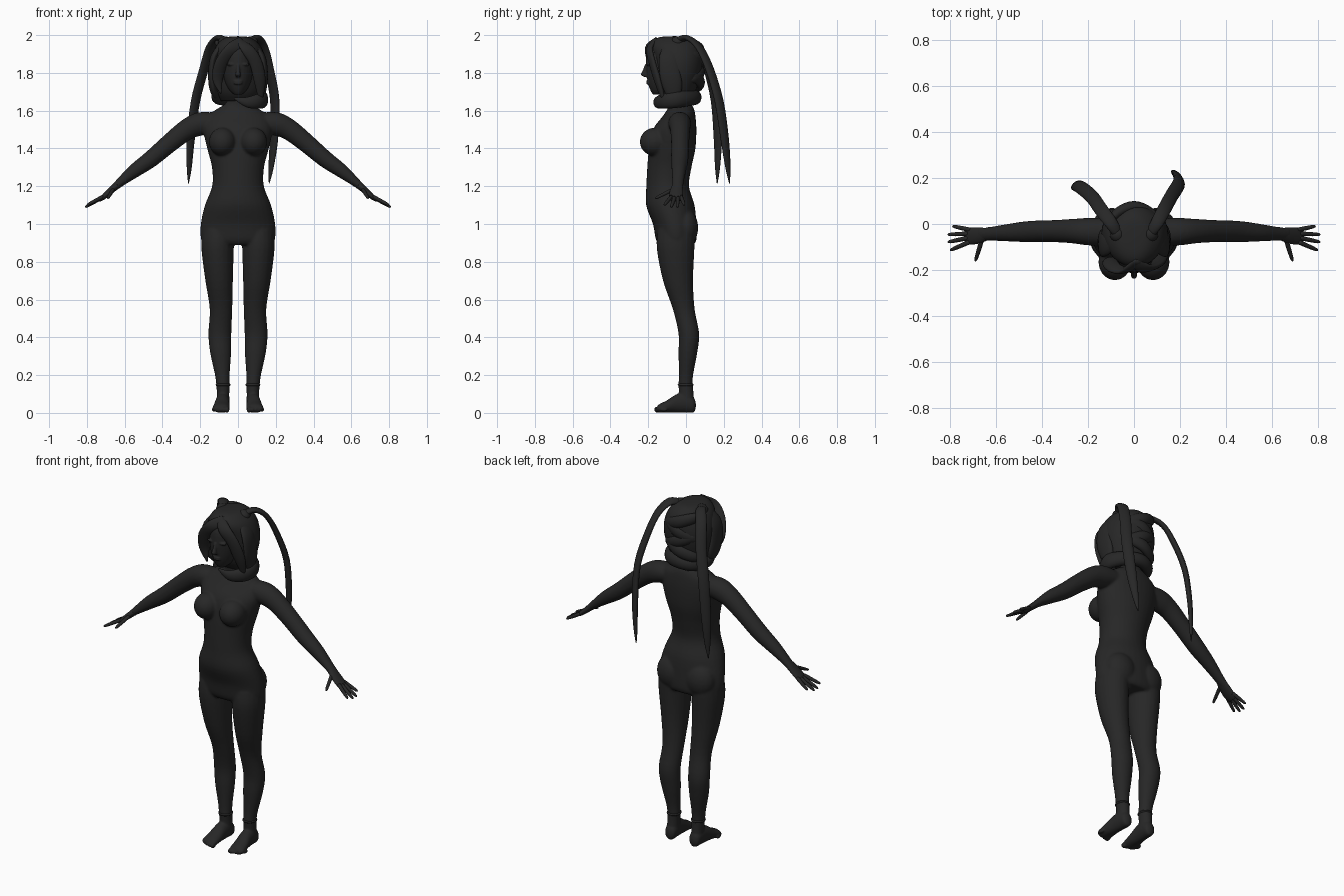
import bpy, bmesh, math
from mathutils import Vector, Matrix

dark = bpy.data.materials.new("dark")
dark.diffuse_color = (0.02, 0.02, 0.02, 1)


def smooth_path(pts, sub):
    """Catmull-Rom through (x, y, z, ra, rb) stations."""
    out = []
    for i in range(len(pts) - 1):
        p = [pts[max(i - 1, 0)], pts[i], pts[i + 1], pts[min(i + 2, len(pts) - 1)]]
        for k in range(sub):
            t = k / sub
            out.append([0.5 * (2 * b + (c - a) * t + (2 * a - 5 * b + 4 * c - d) * t * t
                               + (3 * b - a - 3 * c + d) * t ** 3) for a, b, c, d in zip(*p)])
    return out + [list(pts[-1])]


def sweep(bm, pts, ref=(1, 0, 0), fixed=None, side=1, n=20, sub=4):
    """Skin elliptical sections; fixed keeps every section square to one axis."""
    st = smooth_path(pts, sub)
    cs = [Vector((p[0] * side, p[1], p[2])) for p in st]
    rings = []
    for i, p in enumerate(st):
        t = Vector(fixed) if fixed else (cs[min(i + 1, len(cs) - 1)] - cs[max(i - 1, 0)]).normalized()
        a = Vector(ref)
        a = (a - t * a.dot(t)).normalized()
        b = t.cross(a)
        ra, rb = max(p[3], 0.001), max(p[4], 0.001)
        rings.append([bm.verts.new(cs[i] + a * ra * math.cos(w) + b * rb * math.sin(w))
                      for w in (2 * math.pi * k / n for k in range(n))])
    for r, q in zip(rings, rings[1:]):
        for k in range(n):
            bm.faces.new((r[k], r[(k + 1) % n], q[(k + 1) % n], q[k]))
    bm.faces.new(rings[0])
    bm.faces.new(rings[-1])


def ball(bm, c, r):
    m = Matrix.Translation(c) @ Matrix.Diagonal((*r, 1))
    bmesh.ops.create_uvsphere(bm, u_segments=20, v_segments=12, radius=1, matrix=m)


def finish(name, bm, voxel=0, smooth=4):
    bmesh.ops.recalc_face_normals(bm, faces=bm.faces)
    me = bpy.data.meshes.new(name)
    bm.to_mesh(me)
    bm.free()
    for f in me.polygons:
        f.use_smooth = True
    me.materials.append(dark)
    ob = bpy.data.objects.new(name, me)
    bpy.context.collection.objects.link(ob)
    if voxel:
        m = ob.modifiers.new("blend", 'REMESH')
        m.mode, m.voxel_size, m.use_smooth_shade = 'VOXEL', voxel, True
        s = ob.modifiers.new("soften", 'SMOOTH')
        s.factor, s.iterations = 0.5, smooth
    return ob


UP = (0, 0, 1)

# Torso, neck, legs and arms blended into one skin
bm = bmesh.new()
sweep(bm, [(0, -.05, .89, .17, .09), (0, -.052, .92, .196, .108), (0, -.06, 1.0, .197, .115),
           (0, -.083, 1.1, .175, .128), (0, -.097, 1.2, .137, .113), (0, -.088, 1.3, .138, .117),
           (0, -.073, 1.4, .163, .123), (0, -.06, 1.5, .183, .115), (0, -.037, 1.57, .165, .087),
           (0, -.028, 1.61, .11, .07), (0, -.035, 1.65, .058, .058), (0, -.05, 1.75, .055, .058)],
      fixed=UP, n=32)
for s in (1, -1):
    ball(bm, (s * .083, -.165, 1.435), (.072, .08, .075))
    ball(bm, (s * .09, -.005, .98), (.092, .07, .1))
    sweep(bm, [(.105, -.05, .97, .085, .1), (.108, -.055, .87, .086, .1), (.1, -.042, .7, .073, .08),
               (.09, -.012, .55, .06, .058), (.096, .015, .42, .061, .055), (.092, .01, .32, .056, .05),
               (.083, 0, .2, .039, .038), (.079, -.003, .145, .036, .038)], fixed=UP, side=s)
    sweep(bm, [(.12, -.035, 1.54, .06, .05), (.2, -.033, 1.53, .06, .062), (.27, -.031, 1.5, .053, .056),
               (.36, -.031, 1.43, .048, .05), (.46, -.033, 1.345, .046, .045), (.55, -.038, 1.28, .038, .037),
               (.63, -.043, 1.215, .03, .023), (.675, -.045, 1.175, .03, .017)], ref=(0, 1, 0), side=s)
finish("body", bm, .007, 6)

# Hands: palm, four fingers, thumb
fingers = [((.715, -.078, 1.145), (.80, -.115, 1.1)), ((.72, -.06, 1.14), (.81, -.079, 1.088)),
           ((.72, -.042, 1.14), (.81, -.046, 1.088)), ((.71, -.026, 1.145), (.79, -.009, 1.1)),
           ((.66, -.065, 1.185), (.69, -.163, 1.135))]
for s, label in ((1, "left"), (-1, "right")):
    bm = bmesh.new()
    sweep(bm, [(.64, -.044, 1.207, .027, .019), (.675, -.05, 1.175, .035, .017),
               (.715, -.053, 1.14, .036, .013), (.735, -.053, 1.125, .026, .008)], ref=(0, 1, 0), side=s)
    for a, b in fingers:
        va, vb = Vector(a), Vector(b)
        sweep(bm, [(*va, .01, .01), (*va.lerp(vb, .5), .0095, .0095), (*va.lerp(vb, .9), .007, .007),
                   (*vb, .001, .001)], ref=(0, 1, .3), side=s, n=10, sub=3)
    finish(label + "_hand", bm)

    # Feet: sole and instep, ankle, ankle cuff, toes
    bm = bmesh.new()
    sweep(bm, [(.079, .052, .04, .008, .012), (.079, .04, .042, .03, .04), (.08, 0, .055, .036, .054),
               (.083, -.05, .05, .038, .049), (.087, -.1, .034, .043, .033), (.09, -.14, .024, .044, .023),
               (.09, -.155, .02, .03, .012)], fixed=(0, -1, 0), side=s)
    sweep(bm, [(.079, 0, .04, .035, .046), (.079, .001, .1, .033, .039), (.079, -.002, .155, .036, .039)],
          fixed=UP, side=s)
    for i in range(5):
        ball(bm, (s * (.058 + .018 * i), -.15 + .004 * i * i / 2, .017),
             (.013 - .001 * i, .02, .016 - .0015 * i))
    finish(label + "_foot", bm, .005, 3)
    bm = bmesh.new()
    sweep(bm, [(.079, -.002, .143, .036, .038), (.079, -.002, .149, .0395, .042),
               (.079, -.002, .155, .036, .038)], fixed=UP, side=s)
    finish(label + "_ankle_cuff", bm)

# Head with nose, lips, brow and eyes
bm = bmesh.new()
sweep(bm, [(0, -.15, 1.685, .02, .025), (0, -.132, 1.705, .043, .055), (0, -.118, 1.74, .064, .082),
           (0, -.108, 1.79, .08, .1), (0, -.095, 1.85, .088, .117), (0, -.085, 1.92, .085, .117),
           (0, -.08, 1.97, .05, .07)], fixed=UP, n=32)
sweep(bm, [(0, -.207, 1.845, .008, .01), (0, -.215, 1.815, .01, .014), (0, -.222, 1.79, .014, .017),
           (0, -.21, 1.778, .012, .008)], fixed=UP)
for z in (1.744, 1.755):
    ball(bm, (0, -.198, z), (.025, .013, .006))
for s in (1, -1):
    ball(bm, (s * .034, -.198, 1.845), (.028, .012, .008))
    ball(bm, (s * .034, -.186, 1.822), (.015, .012, .009))
finish("head", bm, .004, 3)

# Hair cap
bm = bmesh.new()
sweep(bm, [(0, -.03, 1.65, .09, .06), (0, -.04, 1.7, .12, .09), (.003, -.038, 1.79, .142, .118),
           (.003, -.042, 1.87, .143, .13), (.002, -.055, 1.935, .122, .133), (0, -.06, 1.972, .09, .112),
           (0, -.06, 1.99, .055, .075), (0, -.06, 1.994, .005, .01)], fixed=UP, n=32)
finish("hair_cap", bm)

# Front locks parted over the face, and side locks
locks = {
    "fringe_right": [(.02, -.16, 1.975, .02, .01), (-.03, -.197, 1.93, .035, .014),
                     (-.085, -.187, 1.86, .036, .016), (-.108, -.16, 1.77, .03, .016),
                     (-.09, -.16, 1.69, .003, .003)],
    "fringe_left": [(.0, -.16, 1.975, .02, .01), (.045, -.193, 1.93, .033, .014),
                    (.092, -.18, 1.86, .034, .016), (.115, -.15, 1.76, .032, .018),
                    (.12, -.12, 1.66, .012, .01)]}
for name, pts in locks.items():
    bm = bmesh.new()
    sweep(bm, pts, ref=(1, .3, 0))
    finish(name, bm)
for s, low in ((1, 1.63), (-1, 1.67)):
    bm = bmesh.new()
    sweep(bm, [(.07, -.07, 1.965, .03, .015), (.125, -.09, 1.89, .05, .018), (.14, -.085, 1.8, .055, .018),
               (.132, -.07, 1.72, .05, .02), (.115, -.06, low, .02, .015)], ref=(0, 1, 0), side=s)
    finish("side_lock", bm)

# Neck roll curling round to the front on one side
bm = bmesh.new()
sweep(bm, [(-.12, -.09, 1.7, .01, .01), (-.115, -.04, 1.675, .035, .026), (-.07, .025, 1.665, .038, .03),
           (0, .05, 1.67, .038, .032), (.08, .02, 1.665, .04, .032), (.13, -.05, 1.66, .045, .03),
           (.11, -.12, 1.65, .04, .026), (.05, -.155, 1.645, .028, .018), (-.02, -.155, 1.665, .004, .004)],
      ref=UP)
finish("neck_roll", bm)

# Twisted rolls crossing the back of the head
for i in range(4):
    z = 1.75 + .055 * i
    s = 1 if i % 2 else -1
    bm = bmesh.new()
    sweep(bm, [(-.115, -.01, z + .045, .012, .01), (-.075, .045, z + .03, .03, .022),
               (0, .075, z, .034, .025), (.075, .045, z - .03, .03, .022), (.11, 0, z - .045, .012, .01)],
          ref=UP, side=s)
    finish("back_roll", bm)

# Two long tails arching from the crown
tails = {
    "tail_left": [(.065, -.05, 1.965, .022, .018), (.1, .005, 1.985, .028, .015), (.135, .07, 1.935, .03, .014),
                  (.165, .125, 1.82, .03, .016), (.195, .175, 1.65, .03, .017), (.19, .205, 1.45, .027, .016),
                  (.175, .222, 1.3, .016, .011), (.165, .23, 1.215, .002, .002)],
    "tail_right": [(-.065, -.05, 1.965, .022, .018), (-.1, .005, 1.985, .028, .015),
                   (-.145, .065, 1.935, .03, .014), (-.18, .115, 1.82, .03, .016),
                   (-.225, .155, 1.65, .03, .016), (-.25, .168, 1.45, .027, .014),
                   (-.258, .167, 1.3, .016, .01), (-.262, .165, 1.215, .002, .002)]}
for name, pts in tails.items():
    s = 1 if pts[0][0] > 0 else -1
    bm = bmesh.new()
    sweep(bm, pts, ref=(.7 * s, -.7, .2))
    finish(name, bm)
    bm = bmesh.new()
    ball(bm, (s * .07, -.045, 1.962), (.035, .035, .032))
    finish(name + "_tie", bm)
